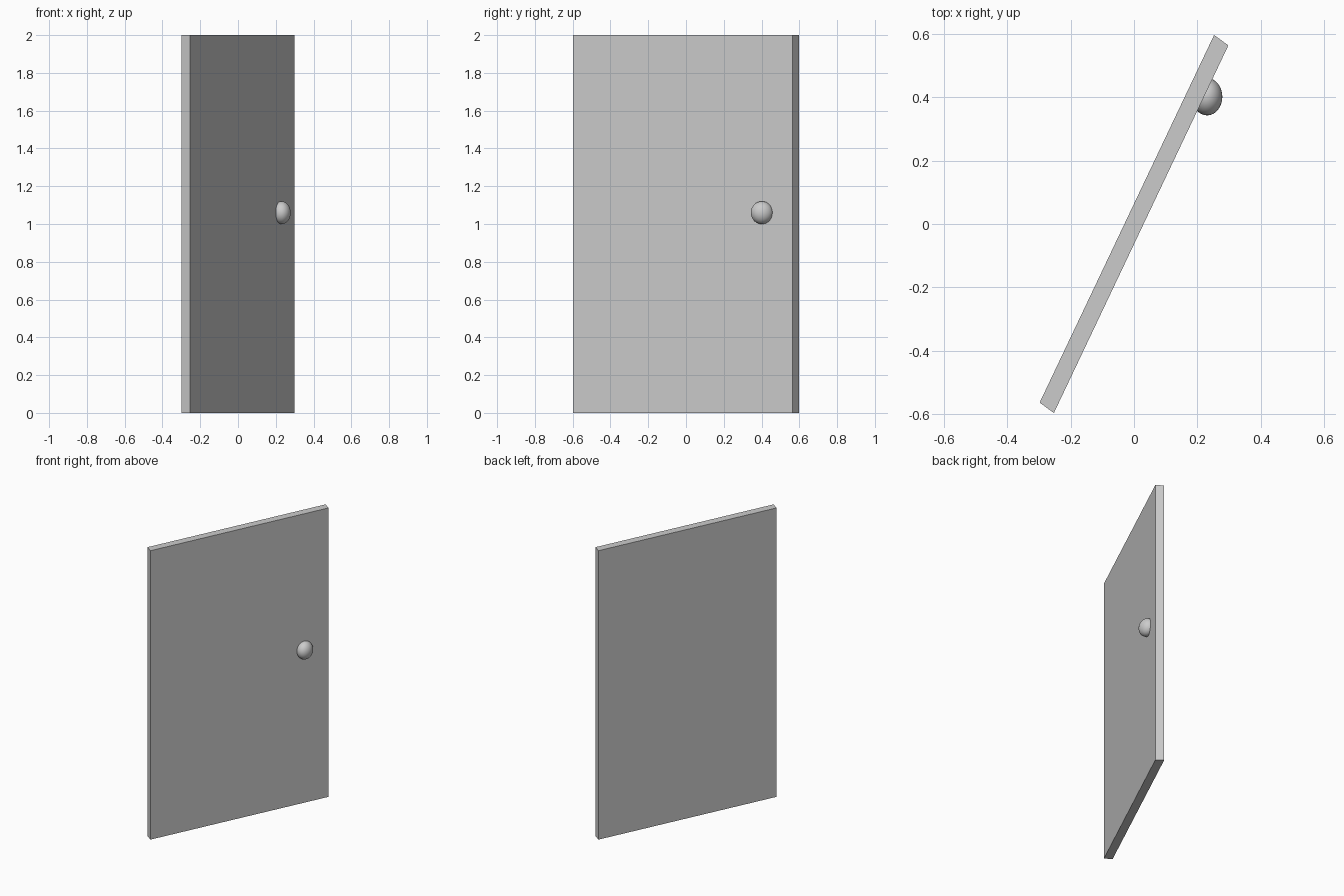
import bpy, bmesh

if "Cube" in bpy.data.objects:
    bpy.data.objects.remove(bpy.data.objects["Cube"])

# door panel: slanted footprint extruded upwards
footprint = [(-0.30, -0.563), (-0.254, -0.597), (0.298, 0.563), (0.253, 0.597)]
footprint[2], footprint[0] = (0.298, 0.564), (-0.298, -0.564)
footprint[1] = (-0.253, -0.597)
bm = bmesh.new()
base = bm.faces.new([bm.verts.new((x, y, 0)) for x, y in footprint])
top = bmesh.ops.extrude_face_region(bm, geom=[base])["geom"]
bmesh.ops.translate(bm, vec=(0, 0, 2),
                    verts=[v for v in top if isinstance(v, bmesh.types.BMVert)])
bmesh.ops.recalc_face_normals(bm, faces=bm.faces)
mesh = bpy.data.meshes.new("door_panel")
bm.to_mesh(mesh)
bm.free()
bpy.context.collection.objects.link(bpy.data.objects.new("door_panel", mesh))

# round knob, slightly flattened and sunk into the front face
bpy.ops.mesh.primitive_uv_sphere_add(segments=32, ring_count=16, radius=1,
                                     location=(0.231, 0.402, 1.06))
knob = bpy.context.object
knob.name = "door_knob"
knob.scale = (0.048, 0.059, 0.06)
bpy.ops.object.transform_apply(location=False, rotation=False, scale=True)
bpy.ops.object.shade_smooth()
